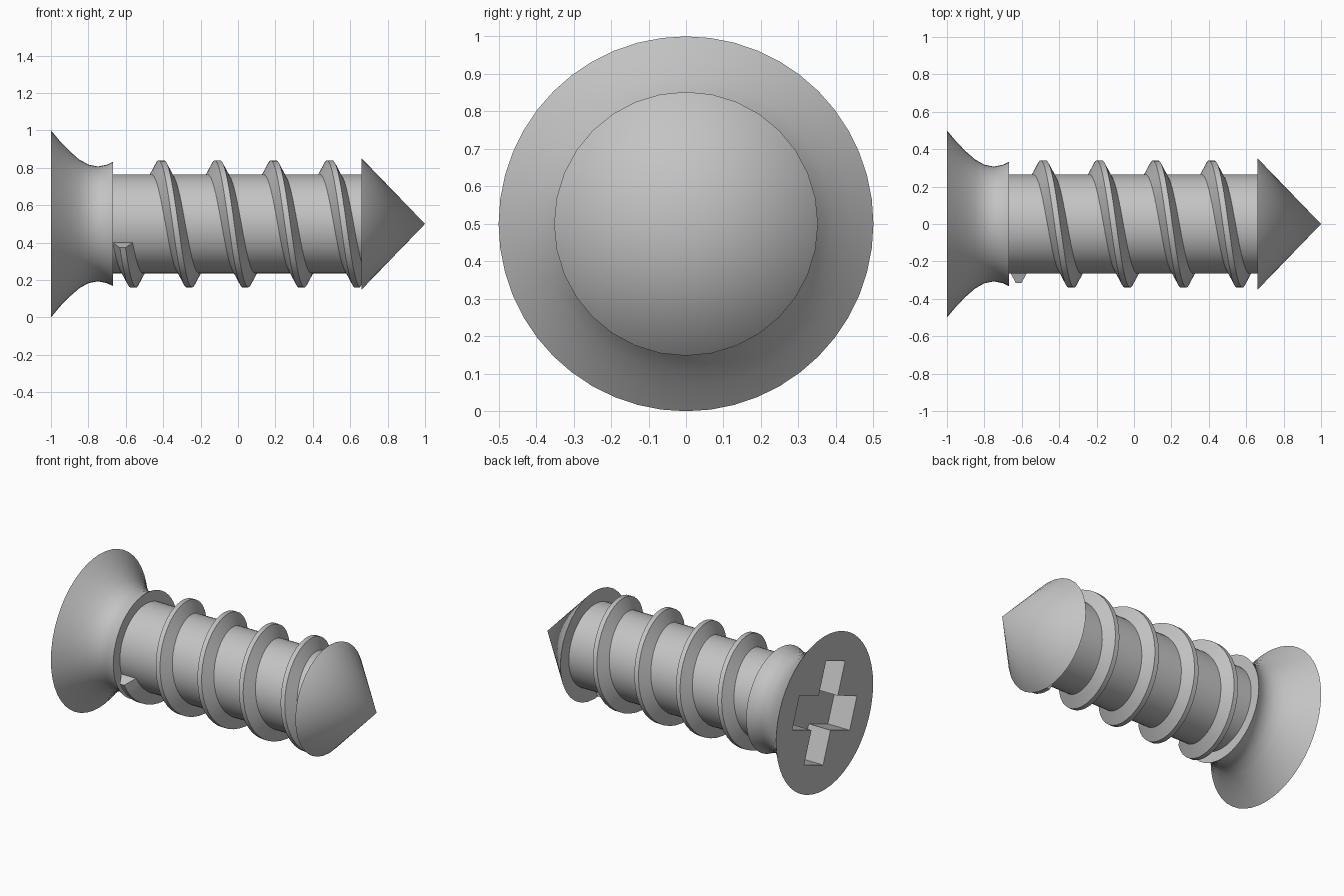
import bpy, bmesh
from math import sin, cos, tau, radians

AXIS_Z = 0.5          # height of the screw's axis
SHAFT_R = 0.265
PITCH = 0.3

cube = bpy.data.objects.get("Cube")
if cube:
    bpy.data.objects.remove(cube, do_unlink=True)

steel = bpy.data.materials.new("grey steel")
steel.use_nodes = True
steel.diffuse_color = (0.55, 0.55, 0.55, 1)
steel.node_tree.nodes["Principled BSDF"].inputs["Base Color"].default_value = steel.diffuse_color


def finish(name, bm):
    """Turn a bmesh into a named steel object."""
    bmesh.ops.recalc_face_normals(bm, faces=bm.faces[:])
    mesh = bpy.data.meshes.new(name)
    bm.to_mesh(mesh)
    bm.free()
    mesh.materials.append(steel)
    obj = bpy.data.objects.new(name, mesh)
    bpy.context.collection.objects.link(obj)
    return obj


def select(obj):
    bpy.ops.object.select_all(action='DESELECT')
    obj.select_set(True)
    bpy.context.view_layer.objects.active = obj


def smooth(obj):
    select(obj)
    bpy.ops.object.shade_smooth_by_angle(angle=radians(30))


def bridge(bm, a, b, closed=True):
    """Join two equal rows of vertices with quads."""
    n = len(a)
    for i in range(n if closed else n - 1):
        j = (i + 1) % n
        bm.faces.new((a[i], a[j], b[j], b[i]))


def lathe(name, profile, sides):
    """Closed solid of revolution about the x axis; profile holds (x, radius)."""
    bm = bmesh.new()
    rings = []
    for x, r in profile:
        count = sides if r > 0 else 1
        rings.append([bm.verts.new((x, r * sin(tau * i / sides), AXIS_Z + r * cos(tau * i / sides)))
                      for i in range(count)])
    for a, b in zip(rings, rings[1:]):
        if len(b) == 1:
            for i in range(sides):
                bm.faces.new((a[i], a[(i + 1) % sides], b[0]))
        else:
            bridge(bm, a, b)
    for ring in (rings[0], rings[-1]):
        if len(ring) > 1:
            bm.faces.new(ring)
    return finish(name, bm)


# Flared head
head = lathe("head", [(-1, 0.5), (-0.95, 0.44), (-0.9, 0.389), (-0.85, 0.345), (-0.8, 0.317),
                      (-0.75, 0.307), (-0.7, 0.317), (-0.667, 0.333)], 48)

# Cross recess, turned a little about the axis and cut into the head
arm, reach, depth, turn = 0.105, 0.317, 0.157, radians(21)
bm = bmesh.new()
outline = []
for k in range(4):
    for u, v in ((reach, -arm), (reach, arm), (arm, arm)):
        a = turn + k * tau / 4
        outline.append((u * cos(a) - v * sin(a), u * sin(a) + v * cos(a)))
rows = [[bm.verts.new((x, y, AXIS_Z + z)) for y, z in outline] for x in (-1.1, -1 + depth)]
bridge(bm, *rows)
for row in rows:
    bm.faces.new(row)
cutter = finish("recess_cutter", bm)
cutter.hide_render = True
cut = head.modifiers.new("cross_recess", 'BOOLEAN')
cut.operation = 'DIFFERENCE'
cut.solver = 'EXACT'
cut.object = cutter
select(head)
bpy.ops.object.modifier_apply(modifier=cut.name)
bpy.data.objects.remove(cutter, do_unlink=True)
smooth(head)

# Shaft and pointed tip
smooth(lathe("shaft", [(-0.68, SHAFT_R), (0.67, SHAFT_R)], 48))
smooth(lathe("tip", [(0.66, 0.352), (1, 0)], 32))

# Helical thread with a tapered section
section = [(-0.058, SHAFT_R - 0.01), (-0.015, 0.34), (0.015, 0.34), (0.058, SHAFT_R - 0.01)]
start, turns, steps = radians(22), 4.18, 168
bm = bmesh.new()
rows = []
for i in range(steps + 1):
    t = start + turns * tau * i / steps
    x = -0.635 + PITCH * t / tau
    rows.append([bm.verts.new((x + dx, -r * cos(t), AXIS_Z - r * sin(t))) for dx, r in section])
for a, b in zip(rows, rows[1:]):
    bridge(bm, a, b)
bm.faces.new(rows[0])
bm.faces.new(rows[-1])
smooth(finish("thread", bm))
